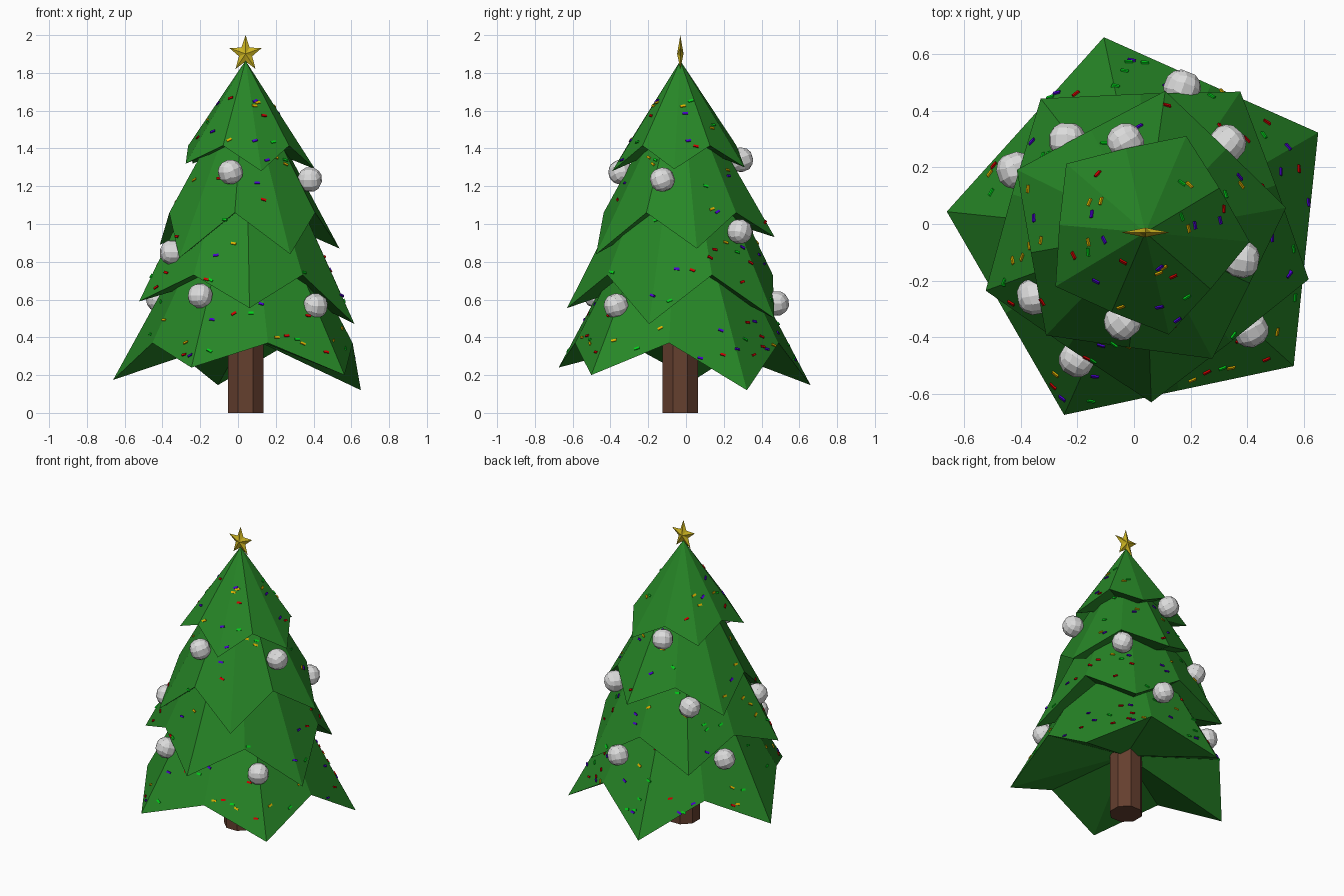
import bpy, bmesh, math, random
from mathutils import Vector, Matrix
from mathutils.bvhtree import BVHTree

if "Cube" in bpy.data.objects:
    bpy.data.objects.remove(bpy.data.objects["Cube"])

random.seed(7)
CX, CY = 0.04, -0.03  # tree axis


def material(name, rgb):
    m = bpy.data.materials.new(name)
    m.diffuse_color = (*rgb, 1)
    m.use_nodes = True
    m.node_tree.nodes["Principled BSDF"].inputs["Base Color"].default_value = m.diffuse_color
    return m


GREEN = material("pine green", (0.02, 0.24, 0.02))
BROWN = material("bark brown", (0.13, 0.05, 0.028))
GOLD = material("star gold", (0.60, 0.45, 0.015))
SILVER = material("bauble silver", (0.72, 0.72, 0.72))
LIGHTS = {
    "red": material("light red", (0.65, 0.0, 0.0)),
    "blue": material("light blue", (0.07, 0.0, 0.65)),
    "yellow": material("light yellow", (0.75, 0.45, 0.0)),
    "lime": material("light lime", (0.0, 0.65, 0.01)),
}


def finish(name, bm, mat, fix_normals=True):
    if fix_normals:
        bmesh.ops.recalc_face_normals(bm, faces=bm.faces)
    me = bpy.data.meshes.new(name)
    bm.to_mesh(me)
    bm.free()
    me.materials.append(mat)
    ob = bpy.data.objects.new(name, me)
    bpy.context.collection.objects.link(ob)
    return ob


def polar(angle, r, z):
    a = math.radians(angle)
    return Vector((CX + r * math.cos(a), CY + r * math.sin(a), z))


# Branch tiers: five drooping tips, higher valleys between, closed below
def tier(name, start, r_tip, tip_z, r_val, val_z, apex_z, under_z):
    bm = bmesh.new()
    rim = []
    for k in range(5):
        rim.append(bm.verts.new(polar(start + 72 * k, r_tip, tip_z[k])))
        rim.append(bm.verts.new(polar(start + 72 * k + 36, r_val, val_z)))
    top = bm.verts.new((CX, CY, apex_z))
    under = bm.verts.new((CX, CY, under_z))
    for i in range(10):
        a, b = rim[i], rim[(i + 1) % 10]
        bm.faces.new((a, b, top))
        bm.faces.new((b, a, under))
    return finish(name, bm, GREEN)


tiers = [
    tier("branches_bottom", 30, 0.705, (0.12, 0.147, 0.175, 0.24, 0.20), 0.57, 0.37, 1.45, 0.41),
    tier("branches_lower", 56, 0.60, (0.50, 0.56, 0.59, 0.555, 0.47), 0.49, 0.73, 1.75, 0.76),
    tier("branches_upper", 10, 0.505, (0.87, 0.93, 0.89, 0.82, 0.84), 0.41, 1.06, 1.80, 1.09),
    tier("branches_top", 67, 0.37, (1.30, 1.32, 1.32, 1.28, 1.29), 0.305, 1.415, 1.865, 1.44),
]

# Trunk
bm = bmesh.new()
bmesh.ops.create_cone(bm, cap_ends=True, segments=8, radius1=0.102, radius2=0.102, depth=0.45,
                      matrix=Matrix.Translation((CX, CY, 0.225)) @ Matrix.Rotation(math.pi / 8, 4, 'Z'))
finish("trunk", bm, BROWN)

# Star with a ridged front and back
bm = bmesh.new()
SZ = 1.901
ring = []
for i in range(10):
    r = 0.09 if i % 2 == 0 else 0.037
    a = math.pi / 2 + i * math.pi / 5
    ring.append(bm.verts.new((CX + r * math.cos(a), CY, SZ + 1.1 * r * math.sin(a))))
for side in (-0.017, 0.017):
    hub = bm.verts.new((CX, CY + side, SZ))
    for i in range(10):
        bm.faces.new((ring[i], ring[(i + 1) % 10], hub))
finish("star", bm, GOLD)

# Baubles: low-poly cube spheres
BAUBLES = [
    (0.41, -0.37, 0.567), (0.17, 0.48, 0.58), (-0.42, 0.19, 0.60), (-0.20, -0.475, 0.62),
    (-0.35, -0.255, 0.85), (0.33, 0.285, 0.96), (-0.235, 0.295, 0.94),
    (-0.04, -0.345, 1.275), (0.38, -0.125, 1.235), (-0.03, 0.29, 1.34),
]
for n, pos in enumerate(BAUBLES):
    bm = bmesh.new()
    bmesh.ops.create_cube(bm, size=2)
    bmesh.ops.subdivide_edges(bm, edges=bm.edges[:], cuts=2, use_grid_fill=True)
    spin = Matrix.Rotation(0.5 + n * 0.7, 3, 'Z') @ Matrix.Rotation(0.35, 3, 'X')
    for v in bm.verts:
        v.co = Vector(pos) + spin @ (v.co.normalized() * 0.067)
    finish(f"bauble_{n + 1}", bm, SILVER)

# Tiny coloured lights scattered over the outer surfaces
trees = [BVHTree.FromPolygons([v.co for v in t.data.vertices],
                              [tuple(p.vertices) for p in t.data.polygons]) for t in tiers]
for colour, mat in LIGHTS.items():
    bm = bmesh.new()
    count = 0
    while count < 34:
        ang = random.uniform(0, 360)
        z = 0.28 + 1.4 * random.random() ** 1.4
        origin = polar(ang, 1.5, z)
        inward = (Vector((CX, CY, z)) - origin).normalized()
        hits = [h for h in (t.ray_cast(origin, inward) for t in trees) if h[0]]
        if not hits:
            continue
        loc, normal, _, _ = min(hits, key=lambda h: h[3])
        if normal.z < 0.1:
            continue
        rot = normal.to_track_quat('Z', 'Y').to_matrix().to_4x4()
        m = (Matrix.Translation(loc) @ rot @ Matrix.Rotation(random.uniform(-0.6, 0.6), 4, 'Z')
             @ Matrix.Diagonal((0.028, 0.012, 0.012, 1)))
        bmesh.ops.create_cube(bm, size=1, matrix=m)
        count += 1
    finish(f"lights_{colour}", bm, mat)
